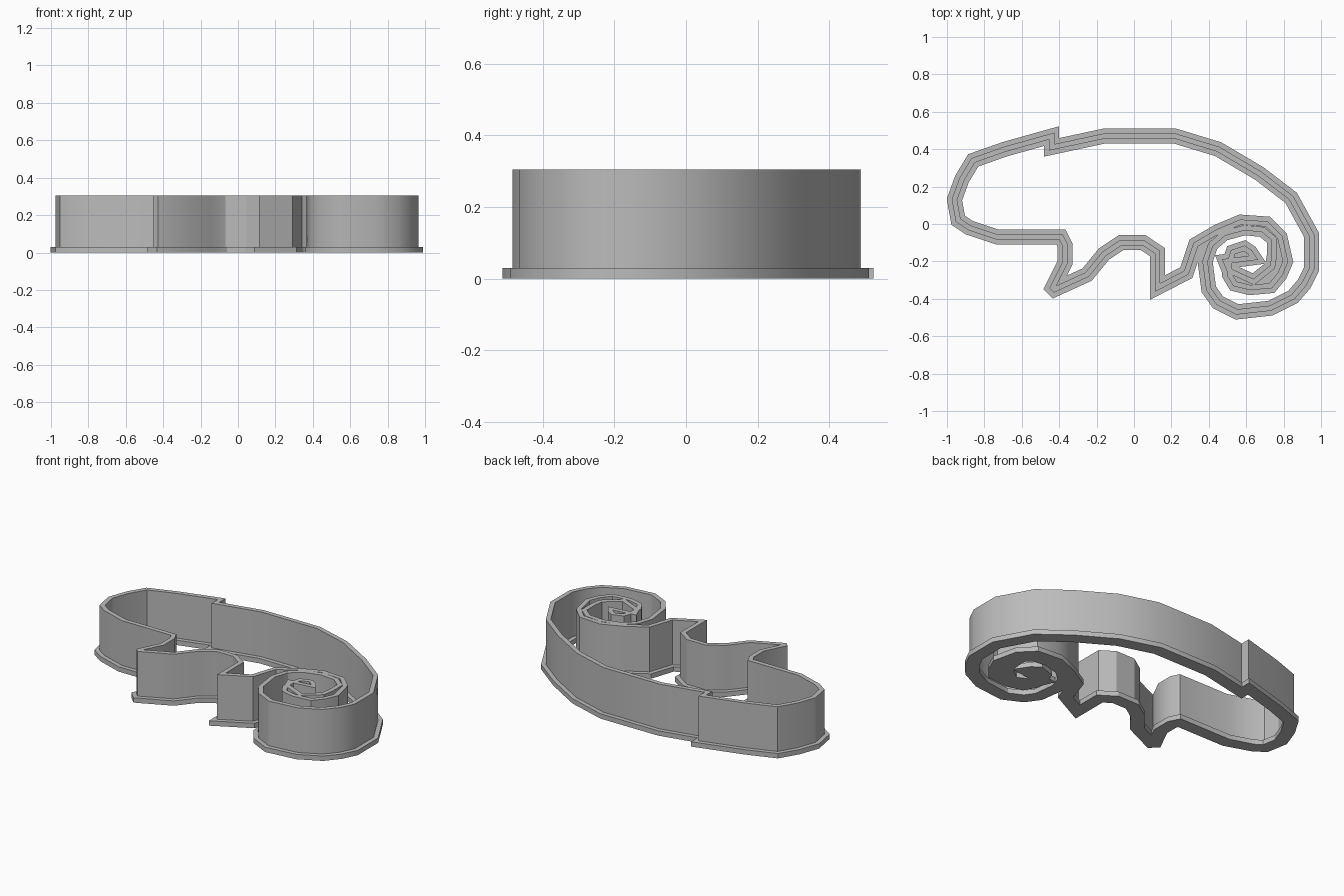
import bpy
import bmesh
import math
from mathutils import Vector

cube = bpy.data.objects.get("Cube")
if cube:
    bpy.data.objects.remove(cube, do_unlink=True)

# Centre line of the closed outline, split by body part
back = [(-.44, .41), (-.16, .47), (.22, .47), (.45, .4), (.67, .27), (.84, .14), (.95, -.06)]
tail_outside = [(.95, -.24), (.91, -.32), (.85, -.39), (.73, -.45), (.55, -.47), (.45, -.42),
                (.4, -.35), (.38, -.2), (.41, -.11), (.48, -.05), (.59, -.02), (.69, -.03),
                (.75, -.08), (.75, -.17), (.74, -.23), (.64, -.31)]
tail_tip = [(.51, -.25), (.49, -.2)]
tail_inside = [(.64, -.18), (.62, -.15), (.59, -.13), (.53, -.15), (.51, -.21), (.51, -.27),
               (.54, -.32), (.62, -.34), (.73, -.33), (.78, -.27), (.81, -.2), (.78, -.07),
               (.71, 0), (.57, .01), (.45, -.04), (.33, -.11)]
legs = [(.28, -.26), (.125, -.34), (.125, -.15), (.05, -.1), (-.07, -.1), (-.16, -.16),
        (-.25, -.27), (-.425, -.35), (-.435, -.34), (-.37, -.21), (-.37, -.11), (-.39, -.07)]
head = [(-.73, -.07), (-.88, -.02), (-.94, .02), (-.96, .13), (-.92, .24), (-.86, .34),
        (-.69, .4), (-.44, .47)]
outline = [Vector(p) for p in back + tail_outside + tail_tip + tail_inside + legs + head]


def mitre(i):
    """Mitred sideways direction at one outline point."""
    prev, here, after = outline[i - 1], outline[i], outline[(i + 1) % len(outline)]
    a, b = (here - prev).normalized(), (after - here).normalized()
    side = Vector((-a.y - b.y, a.x + b.x)) / (1 + a.dot(b))
    return side * min(1, 2.2 / side.length)


def strip(name, half_width, bottom, top, material):
    """Sweep a rectangular section round the outline."""
    bm = bmesh.new()
    section = [(-half_width, bottom), (half_width, bottom), (half_width, top), (-half_width, top)]
    rings = []
    for i, point in enumerate(outline):
        side = mitre(i)
        rings.append([bm.verts.new((*(point + side * w), z)) for w, z in section])
    for i, ring in enumerate(rings):
        last = rings[i - 1]
        for k in range(len(section)):
            bm.faces.new((last[k], last[k - 1], ring[k - 1], ring[k]))
    bmesh.ops.recalc_face_normals(bm, faces=bm.faces)
    mesh = bpy.data.meshes.new(name)
    bm.to_mesh(mesh)
    bm.free()
    mesh.materials.append(material)
    obj = bpy.data.objects.new(name, mesh)
    bpy.context.collection.objects.link(obj)
    bpy.ops.object.select_all(action='DESELECT')
    obj.select_set(True)
    bpy.context.view_layer.objects.active = obj
    bpy.ops.object.shade_smooth_by_angle(angle=math.radians(30))
    return obj


# One plain grey plastic
grey = bpy.data.materials.new("grey_plastic")
colour = (.5, .5, .5, 1)
grey.diffuse_color = colour
grey.use_nodes = True
grey.node_tree.nodes["Principled BSDF"].inputs["Base Color"].default_value = colour

# Wide flange at the bottom and the thin upright wall
strip("base_flange", .04, 0, .03, grey)
strip("cutter_wall", .014, .03, .305, grey)
